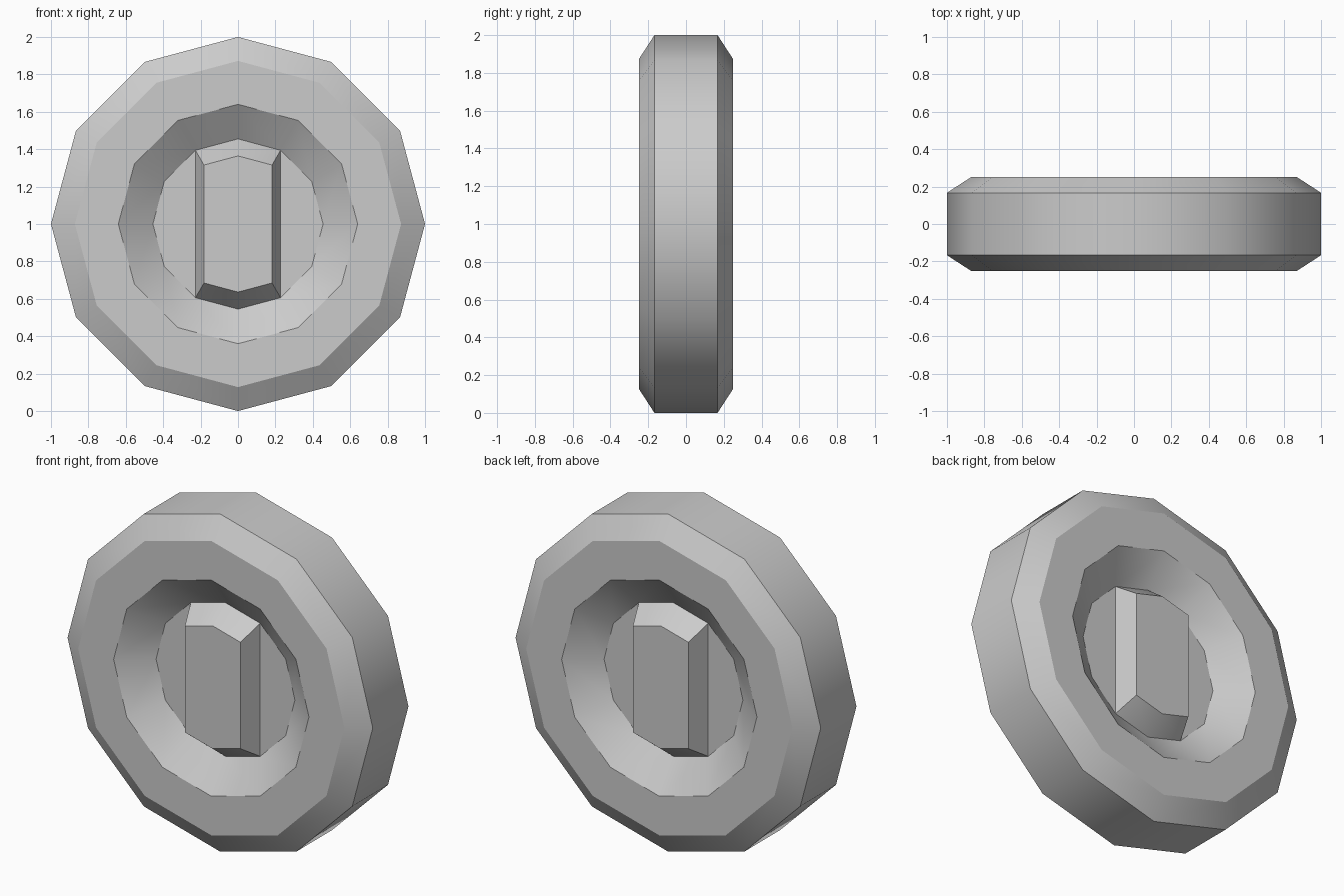
import bpy, bmesh, math

if "Cube" in bpy.data.objects:
    bpy.data.objects.remove(bpy.data.objects["Cube"])

SIDES = 12
# (radius, half depth) from the hub-cap floor out to the rim
PROFILE = [(0.455, 0.117), (0.64, 0.25), (0.872, 0.25), (1.0, 0.167)]
HUB = [2, 3, 4, 8, 9, 10]          # ring corners the raised bar stands on
HUB_TOP_RADIUS, HUB_TOP_DEPTH = 0.364, 0.237

bm = bmesh.new()


def ring(radius, y, corners=range(SIDES)):
    step = 2 * math.pi / SIDES
    return [bm.verts.new((radius * math.cos(k * step), y, 1 + radius * math.sin(k * step)))
            for k in corners]


def bridge(a, b):
    for i in range(len(a)):
        j = (i + 1) % len(a)
        bm.faces.new((a[i], a[j], b[j], b[i]))


rims = []
for side in (-1, 1):
    # recess wall, flat sidewall and shoulder
    rings = [ring(r, side * d) for r, d in PROFILE]
    for a, b in zip(rings, rings[1:]):
        bridge(a, b)
    rims.append(rings[-1])

    # recess floor left and right of the bar
    floor = rings[0]
    bm.faces.new([floor[k] for k in (10, 11, 0, 1, 2)])
    bm.faces.new([floor[k] for k in (4, 5, 6, 7, 8)])

    # tapered raised bar
    top = ring(HUB_TOP_RADIUS, side * HUB_TOP_DEPTH, HUB)
    bridge([floor[k] for k in HUB], top)
    bm.faces.new(top)

# tread
bridge(*rims)
bmesh.ops.recalc_face_normals(bm, faces=bm.faces)

mesh = bpy.data.meshes.new("wheel")
bm.to_mesh(mesh)
bm.free()
wheel = bpy.data.objects.new("wheel", mesh)
bpy.context.collection.objects.link(wheel)

# soft tread, crisp shoulders
bpy.context.view_layer.objects.active = wheel
wheel.select_set(True)
bpy.ops.object.shade_smooth_by_angle(angle=math.radians(32))
